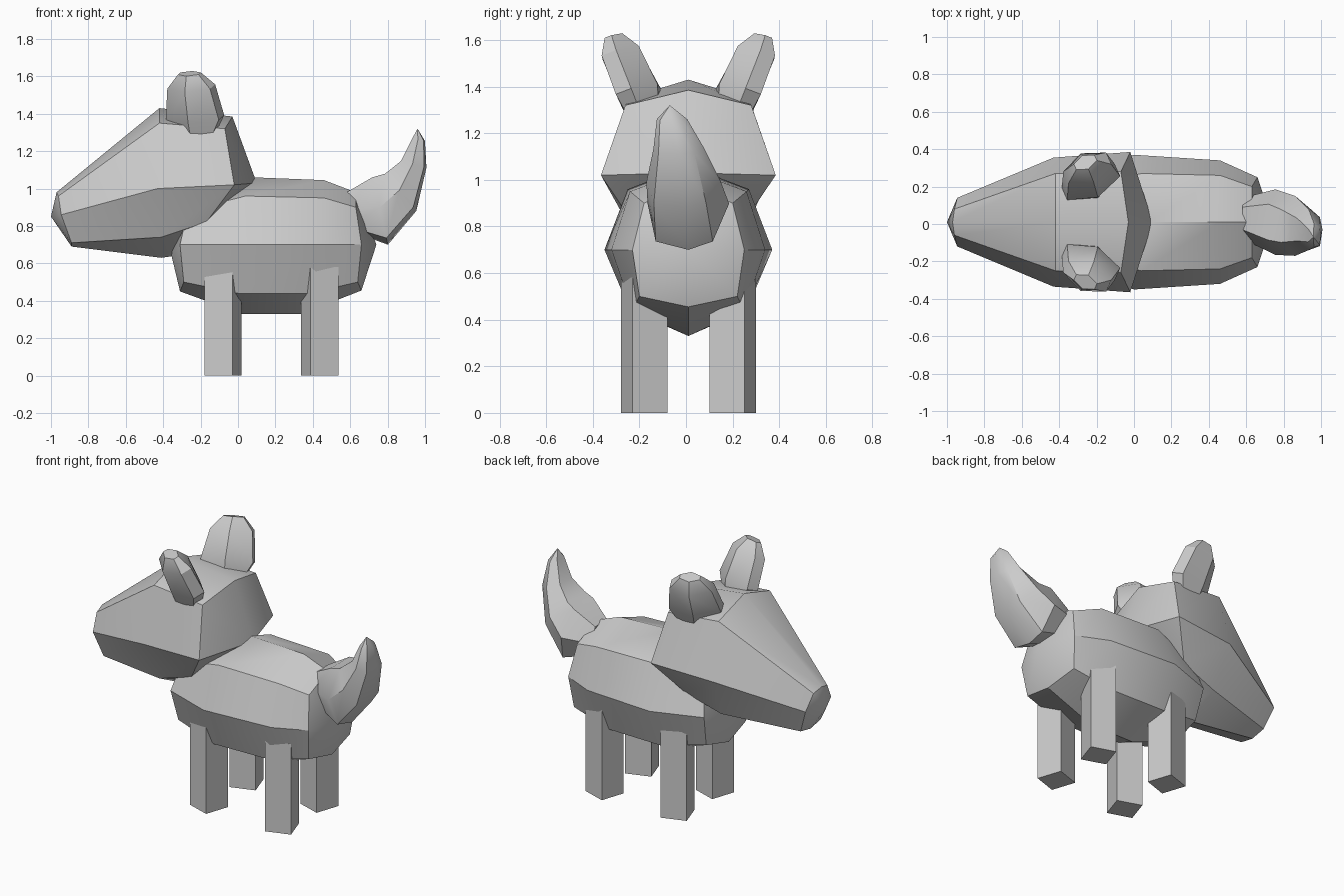
import bpy, bmesh, math
from mathutils import Vector

if "Cube" in bpy.data.objects:
    bpy.data.objects.remove(bpy.data.objects["Cube"])

CY = 0.01  # mirror plane of the animal
fur = bpy.data.materials.new("grey")
fur.diffuse_color = (0.6, 0.6, 0.6, 1)
fur.use_nodes = True
fur.node_tree.nodes["Principled BSDF"].inputs["Base Color"].default_value = fur.diffuse_color


def finish(name, bm, smooth=32):
    bmesh.ops.recalc_face_normals(bm, faces=bm.faces)
    me = bpy.data.meshes.new(name)
    bm.to_mesh(me)
    bm.free()
    ob = bpy.data.objects.new(name, me)
    bpy.context.collection.objects.link(ob)
    me.materials.append(fur)
    bpy.ops.object.select_all(action='DESELECT')
    ob.select_set(True)
    bpy.context.view_layer.objects.active = ob
    if smooth:
        bpy.ops.object.shade_smooth_by_angle(angle=math.radians(smooth))
    return ob


def loft(name, rings, start=None, end=None, smooth=32):
    """Skin closed rings; each end is a fan to a point or a flat cap."""
    bm = bmesh.new()
    vs = [[bm.verts.new(p) for p in r] for r in rings]
    n = len(vs[0])
    for a, b in zip(vs, vs[1:]):
        for i in range(n):
            j = (i + 1) % n
            bm.faces.new((a[i], a[j], b[j], b[i]))
    for ring, tip in ((vs[0], start), (vs[-1], end)):
        if tip is None:
            bm.faces.new(ring)
        else:
            t = bm.verts.new(tip)
            for i in range(n):
                bm.faces.new((ring[i], ring[(i + 1) % n], t))
    return finish(name, bm, smooth)


def mirror_ring(half):
    """Half outline, top to bottom, completed on the other side."""
    right = [(x, CY + y, z) for x, y, z in half]
    left = [(x, CY - y, z) for x, y, z in half[-2:0:-1]]
    return right + left


# Body: four eight-sided rings with domed ends
body = [
    [(-.24, 0, .92), (-.27, .19, .88), (-.31, .25, .70), (-.29, .20, .50), (-.31, 0, .45)],
    [(.08, 0, 1.06), (.04, .26, .96), (0, .36, .70), (0, .25, .44), (.02, 0, .33)],
    [(.46, 0, 1.045), (.46, .25, .95), (.46, .33, .70), (.38, .24, .44), (.34, 0, .33)],
    [(.63, 0, .98), (.63, .19, .90), (.66, .24, .70), (.64, .21, .50), (.66, 0, .455)],
]
loft("body", [mirror_ring(h) for h in body], (-.36, CY, .66), (.74, CY, .70))

# Head: narrow snout widening to a folded back
head = [
    [(-.97, 0, .98), (-.96, .07, .96), (-.945, .13, .86), (-.89, .10, .71), (-.89, 0, .69)],
    [(-.42, 0, 1.43), (-.42, .26, 1.35), (-.43, .345, 1.0), (-.41, .22, .74), (-.41, 0, .63)],
    [(-.03, 0, 1.385), (-.07, .27, 1.32), (-.02, .375, 1.02), (-.17, .24, .82), (-.34, 0, .64)],
]
loft("head", [mirror_ring(h) for h in head], (-1, CY, .85), (.10, CY, 1.03))

# Ears: flattened six-sided pods leaning outwards
EAR = [  # x, y, z, half width, half depth
    (-.22, .20, 1.27, .09, .07),
    (-.23, .225, 1.38, .155, .09),
    (-.25, .30, 1.545, .125, .085),
    (-.26, .33, 1.615, .06, .04),
]
for side, label in ((1, "left"), (-1, "right")):
    u = Vector((math.cos(.42), math.sin(.42), 0))
    v = Vector((-u.y, u.x, 0))
    rings = []
    for x, y, z, w, d in EAR:
        ring = []
        for a, b in ((-1, -.4), (-1, .4), (0, 1), (1, .4), (1, -.4), (0, -1)):
            p = Vector((x, y - CY, z)) + u * a * w + v * b * d
            # lower outer side tucks in, upper outer side stays high
            ring.append((p.x, CY + side * p.y, p.z - .35 * b * d))
        rings.append(ring)
    loft("ear_" + label, rings)

# Tail: curved horn shape sweeping up to a point
TAIL = [  # x, y, z, tilt of section in degrees, half height, half width
    (.58, .03, .88, 0, .10, .11),
    (.76, .01, .88, 13, .185, .175),
    (.87, -.01, .98, 40, .13, .16),
    (.94, -.03, 1.13, 75, .07, .11),
    (.965, -.06, 1.26, 80, .035, .065),
]
rings = []
for x, y, z, tilt, h, w in TAIL:
    t = math.radians(tilt)
    ring = []
    for a, b in ((-.55, 1), (.55, 1), (1, .1), (.6, -.8), (0, -1), (-.8, -.8), (-1, .1)):
        ring.append((x - math.sin(t) * b * h, y + a * w, z + math.cos(t) * b * h))
    rings.append(ring)
loft("tail", rings, None, (.96, -.07, 1.32), 40)

# Legs: square posts, each twisted the mirrored way
for x, sx, end in ((-.08, -1, "front"), (.437, 1, "rear")):
    for sy, label in ((1, "left"), (-1, "right")):
        rings = []
        for z in (0, .58):
            ring = []
            for k in range(4):
                ang = math.radians(45 + 90 * k - 18.4 * sx * sy)
                r = .158 / math.sqrt(2)
                ring.append((x + r * math.cos(ang), CY + sy * .19 + r * math.sin(ang), z))
            rings.append(ring)
        loft(f"{end}_leg_{label}", rings, smooth=0)
